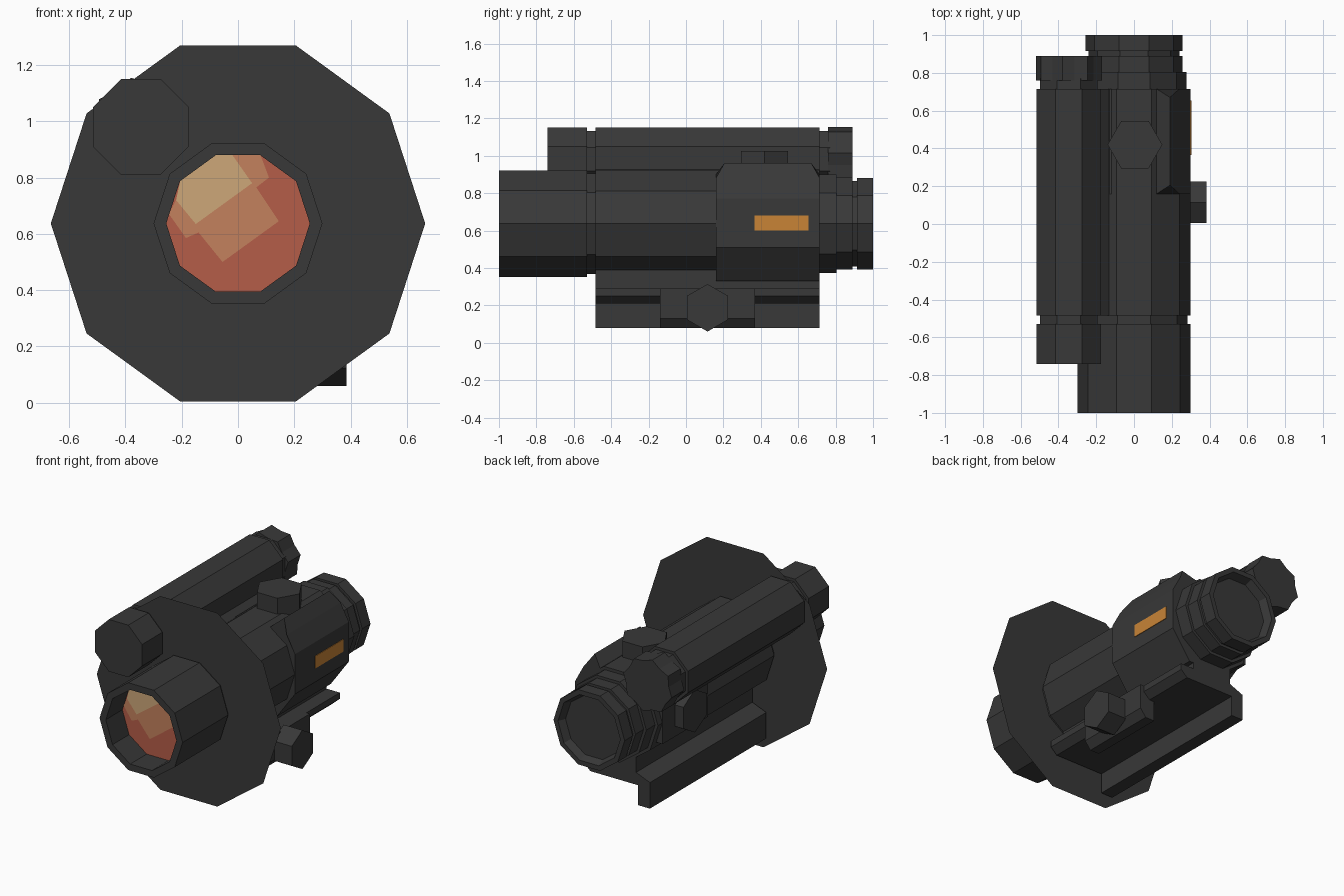
import bpy, bmesh, math
from mathutils import Vector

cube = bpy.data.objects.get("Cube")
if cube:
    bpy.data.objects.remove(cube, do_unlink=True)


def material(name, rgb):
    m = bpy.data.materials.new(name)
    m.use_nodes = True
    m.diffuse_color = (*rgb, 1)
    m.node_tree.nodes["Principled BSDF"].inputs["Base Color"].default_value = (*rgb, 1)
    return m


BLACK = material("matte_black", (0.04, 0.04, 0.04))
RED = material("lens_red", (0.46, 0.11, 0.065))
COPPER = material("lens_copper", (0.55, 0.22, 0.11))
CREAM = material("lens_cream", (0.61, 0.39, 0.19))
ORANGE = material("marker_orange", (0.58, 0.23, 0.037))

CENTER = (0, 0.637)
SIDE = (-0.345, 0.98)


def finish(name, bm, mat):
    bmesh.ops.recalc_face_normals(bm, faces=bm.faces)
    mesh = bpy.data.meshes.new(name)
    bm.to_mesh(mesh)
    bm.free()
    mesh.materials.append(mat)
    obj = bpy.data.objects.new(name, mesh)
    bpy.context.collection.objects.link(obj)
    return obj


def place(axis, u, v, w):
    # (u, v) is the cross-section and w the distance along the axis
    return Vector({"x": (w, u, v), "y": (u, w, v), "z": (u, v, w)}[axis])


def prism(name, points, axis, start, end, mat=BLACK):
    bm = bmesh.new()
    rings = [[bm.verts.new(place(axis, u, v, w)) for u, v in points] for w in (start, end)]
    n = len(points)
    for ring in rings:
        bm.faces.new(ring)
    for i in range(n):
        j = (i + 1) % n
        bm.faces.new((rings[0][i], rings[0][j], rings[1][j], rings[1][i]))
    return finish(name, bm, mat)


def ngon(center, radius, sides, turn=0.0, ratio=1.0):
    pts = []
    for i in range(sides):
        a = turn + math.tau * i / sides
        r = radius * (ratio if i % 2 else 1)
        pts.append((center[0] + r * math.cos(a), center[1] + r * math.sin(a)))
    return pts


def box(x0, x1, z0, z1):
    return [(x0, z0), (x1, z0), (x1, z1), (x0, z1)]


def lathe(name, profile, center, sides, turn=0.0):
    # rings of (y, radius), capped at both ends
    bm = bmesh.new()
    rings = [[bm.verts.new((u, y, v)) for u, v in ngon(center, r, sides, turn)]
             for y, r in profile]
    for a, b in zip(rings, rings[1:]):
        for i in range(sides):
            j = (i + 1) % sides
            bm.faces.new((a[i], a[j], b[j], b[i]))
    bm.faces.new(rings[0])
    bm.faces.new(rings[-1])
    return finish(name, bm, BLACK)


def sheet(name, points, y, mat):
    bm = bmesh.new()
    bm.faces.new([bm.verts.new((u, y, v)) for u, v in points])
    return finish(name, bm, mat)


# Main tube with hollow front hood and eyepiece
lathe("main_tube", [
    (-0.825, 0.255), (-1, 0.255), (-1, 0.3), (-0.53, 0.3), (-0.53, 0.282),
    (-0.485, 0.282), (-0.485, 0.298), (0.715, 0.298), (0.715, 0.277),
    (0.805, 0.277), (0.805, 0.258), (0.89, 0.258), (0.89, 0.24), (0.915, 0.24),
    (0.915, 0.257), (1, 0.257), (1, 0.225), (0.95, 0.205)], CENTER, 10)

# Thin round plate behind the front hood
sheet("round_plate", ngon(CENTER, 0.665, 10), -0.507, BLACK)

# Front lens with painted reflections
sheet("front_lens", ngon(CENTER, 0.255, 10), -0.829, RED)
sheet("lens_reflection_outer", [
    (-0.22, 0.72), (-0.15, 0.635), (0.05, 0.78), (-0.02, 0.88), (0.08, 0.88),
    (0.11, 0.8), (0.065, 0.765), (0.145, 0.645), (-0.055, 0.5), (-0.14, 0.605),
    (-0.185, 0.585), (-0.245, 0.67)], -0.832, COPPER)
sheet("lens_reflection_inner", [
    (-0.22, 0.72), (-0.205, 0.79), (-0.08, 0.88), (-0.02, 0.88), (0.05, 0.78),
    (-0.15, 0.635)], -0.832, CREAM)

# Small side tube, its bridge and its scalloped end knob
R8 = 0.17 / math.cos(math.pi / 8)
lathe("side_tube", [
    (-0.74, R8), (-0.53, R8), (-0.53, R8 - 0.02), (-0.485, R8 - 0.02),
    (-0.485, R8), (0.715, R8), (0.715, R8 - 0.02), (0.77, R8 - 0.02)],
    SIDE, 8, math.pi / 8)
prism("side_tube_knob", ngon(SIDE, 0.178, 16, math.pi / 16, 0.88), "y", 0.76, 0.89)
prism("tube_bridge", [(-0.29, 0.9), (-0.23, 0.76), (-0.1, 0.86), (-0.2, 0.95)],
      "y", -0.485, 0.715)

# Housing with a raised guard whose upper corners are chamfered
housing = prism("housing", [
    (0.3, 0.51), (0.3, 0.77), (0.24, 0.88), (0.19, 0.96), (0.12, 0.9),
    (-0.13, 0.9), (-0.13, 0.4), (-0.08, 0.33), (0.17, 0.33)], "y", 0.16, 0.715)
for v in housing.data.vertices:
    if v.co.z > 0.95:
        v.co.y += 0.045 if v.co.y < 0.4 else -0.045

prism("marker_plate", box(0.365, 0.655, 0.6, 0.68), "x", 0.298, 0.304, ORANGE)

# Adjustment turrets on the top and the side
prism("top_turret", ngon((0.005, 0.42), 0.145, 6), "z", 0.88, 1.025)
prism("side_turret_base", box(0.2, 0.67, 0.5, 0.78), "x", -0.3, -0.1)
prism("side_turret", ngon((0.42, CENTER[1]), 0.14, 6, math.pi / 6), "x", -0.36, -0.25)

# Mounting rail with one full-length flange and a clamp opposite
prism("mounting_rail", [
    (-0.24, 0.08), (-0.155, 0.08), (-0.155, 0.21), (0.19, 0.21), (0.235, 0.25),
    (0.235, 0.29), (0.14, 0.29), (0.14, 0.4), (-0.14, 0.4), (-0.14, 0.29),
    (-0.24, 0.25)], "y", -0.485, 0.715)
prism("rail_clamp", [(0.155, 0.08), (0.22, 0.08), (0.26, 0.13), (0.26, 0.29),
                     (0.155, 0.29)], "y", -0.14, 0.37)
prism("clamp_knob", ngon((0.115, 0.187), 0.127, 6, math.pi / 6), "x", 0.25, 0.385)
